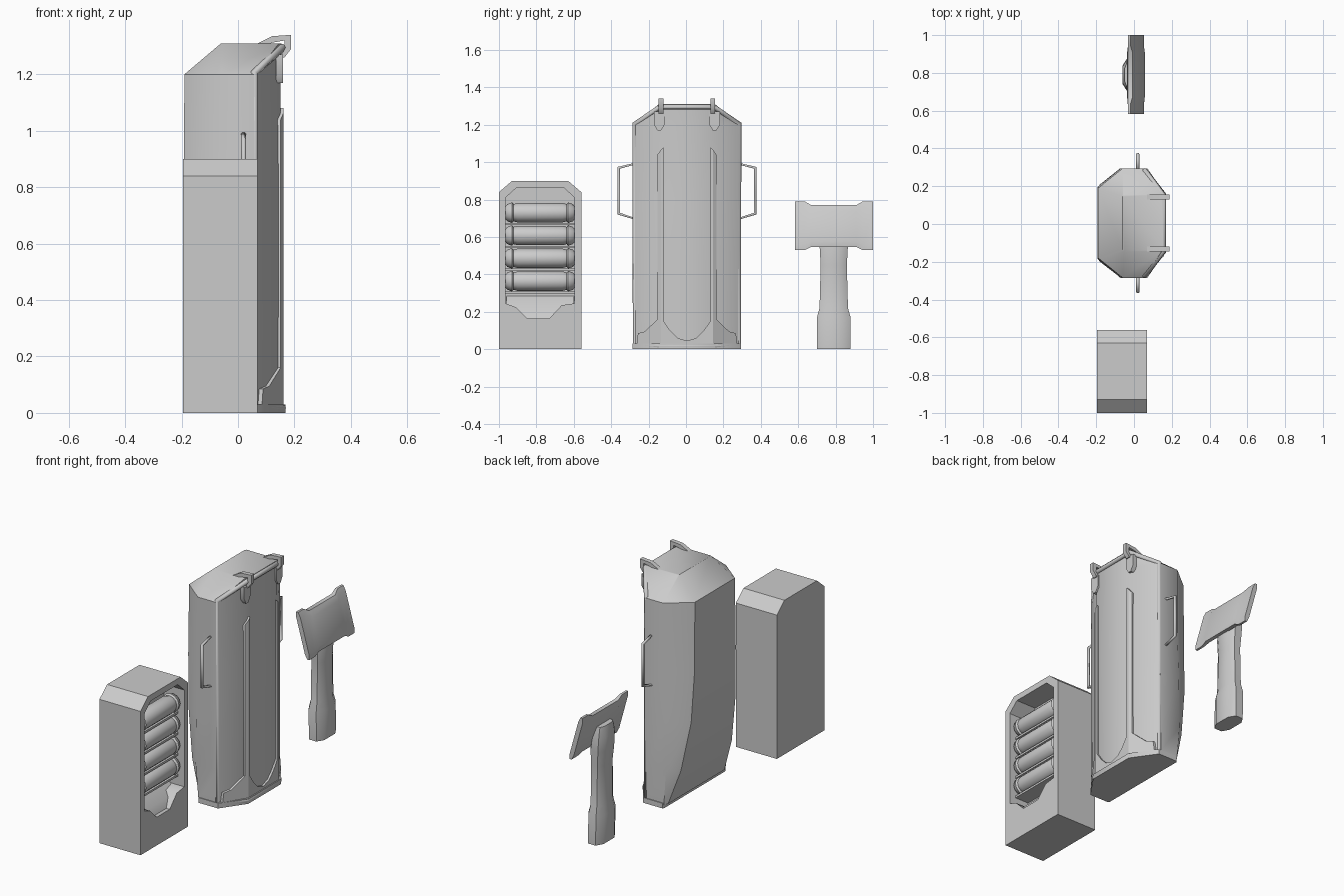
import bpy, bmesh
from math import sin, cos, pi, radians
from mathutils import Vector

if "Cube" in bpy.data.objects:
    bpy.data.objects.remove(bpy.data.objects["Cube"])


def loft(name, rings, angle=40):
    """Skin a list of equal-length point rings and cap both ends."""
    bm = bmesh.new()
    vs = [[bm.verts.new(p) for p in r] for r in rings]
    n = len(rings[0])
    for a, b in zip(vs, vs[1:]):
        for i in range(n):
            j = (i + 1) % n
            bm.faces.new((a[i], a[j], b[j], b[i]))
    bm.faces.new(vs[0][::-1])
    bm.faces.new(vs[-1])
    bmesh.ops.recalc_face_normals(bm, faces=bm.faces)
    me = bpy.data.meshes.new(name)
    bm.to_mesh(me)
    bm.free()
    for p in me.polygons:
        p.use_smooth = True
    me.set_sharp_from_angle(angle=radians(angle))
    ob = bpy.data.objects.new(name, me)
    bpy.context.collection.objects.link(ob)
    return ob


def prism_x(name, yz, x0, x1):
    return loft(name, [[(x, y, z) for y, z in yz] for x in (x0, x1)])


def tube(name, pts, r, closed=True):
    cu = bpy.data.curves.new(name, 'CURVE')
    cu.dimensions = '3D'
    cu.bevel_depth = r
    cu.bevel_resolution = 1
    cu.use_fill_caps = True
    sp = cu.splines.new('POLY')
    sp.points.add(len(pts) - 1)
    for p, co in zip(sp.points, pts):
        p.co = (*co, 1)
    sp.use_cyclic_u = closed
    ob = bpy.data.objects.new(name, cu)
    bpy.context.collection.objects.link(ob)
    return ob


C = 0.005  # centre line of the pod


# --- Pod: convex body tapering to the foot, chamfered at the crown
def pod_ring(z, front, fy, side, sy, mid, back, by):
    half = [(front, fy), (side, sy), (mid, sy), (back, by)]
    return [(x, C + y, z) for x, y in half] + [(x, C - y, z) for x, y in half[::-1]]


loft("pod_body", [
    pod_ring(0.02, .15, .145, .06, .285, -.06, -.07, .26),
    pod_ring(0.22, .15, .145, .06, .288, -.075, -.135, .235),
    pod_ring(0.50, .152, .145, .06, .29, -.07, -.18, .205),
    pod_ring(0.80, .152, .145, .06, .29, -.06, -.192, .19),
    pod_ring(1.20, .15, .14, .06, .29, -.06, -.19, .185),
    pod_ring(1.31, .155, .14, .145, .15, -.055, -.06, .14)])
loft("pod_base_plate", [pod_ring(z, .168, .15, .07, .29, -.055, -.06, .28)
                        for z in (0, .03)])

# Raised rim around the front panel
half = [(.157, .15, .018), (.057, .278, .018), (.057, .278, 1.205), (.157, .145, 1.295)]
tube("pod_rim", [(x, C + y, z) for x, y, z in half]
     + [(x, C - y, z) for x, y, z in half[::-1]], .014)


# Rails with flared feet, folded over the crease of the panel
def panel_x(y):
    return .15 if y <= .14 else .15 - .6 * (y - .14)


outer = [(.14, .03), (.268, .03), (.262, .085), (.225, .095), (.158, .16), (.158, 1.04), (.14, 1.065)]
inner = [(.14, .03), (.14, 1.065), (.125, 1.08), (.125, .15), (.09, .10), (.05, .06), (0, .045), (0, .03)]
for s, side in ((1, "right"), (-1, "left")):
    for part, poly in (("outer", outer), ("inner", inner)):
        loft(f"rail_{part}_{side}", [[(panel_x(y) + d, C + s * y, z) for y, z in poly]
                                     for d in (-.01, .012)])

    # Side carrying handle
    a, b = C + s * .285, C + s * .365
    tube(f"handle_{side}", [(.02, a, .70), (.02, b, .725), (.02, b, .97), (.02, a, .99)], .009)
    # Hook over the crown with hanging tab
    y = C + s * .138
    arm = [(.06, 1.305), (.12, 1.335), (.188, 1.34), (.188, 1.29), (.165, 1.26),
           (.15, 1.26), (.165, 1.295), (.165, 1.32), (.12, 1.312), (.09, 1.295)]
    loft(f"hook_{side}", [[(x, y + d, z) for x, z in arm] for d in (-.013, .013)])
    yt = C + s * .148
    prism_x(f"hook_tab_{side}", [(yt - .028, 1.27), (yt + .028, 1.27), (yt + .028, 1.20),
                                 (yt + .01, 1.17), (yt - .01, 1.17), (yt - .028, 1.20)], .135, .16)

# --- Storage case: chamfered block with a cut recess
M = -.78
case = prism_x("case", [(M - .22, 0), (M + .22, 0), (M + .22, .84), (M + .15, .9),
                        (M - .15, .9), (M - .22, .84)], -.195, .07)
cut = prism_x("case_cutter", [(M - .185, .245), (M - .13, .225), (M - .07, .165), (M + .05, .165),
                              (M + .115, .235), (M + .185, .245), (M + .185, .81), (M + .125, .865),
                              (M - .125, .865), (M - .185, .81)], -.06, .2)
cut.hide_render = True
mod = case.modifiers.new("recess", 'BOOLEAN')
mod.operation = 'DIFFERENCE'
mod.solver = 'EXACT'
mod.object = cut
dg = bpy.context.evaluated_depsgraph_get()
case_mesh = bpy.data.meshes.new_from_object(case.evaluated_get(dg))
case.modifiers.clear()
case.data = case_mesh
bpy.data.objects.remove(cut)

# Sloped filler at the bottom of the recess
loft("case_ramp", [[(-.065, y, .16), (.05, y, .16), (.03, y, .21), (-.065, y, .29)]
                   for y in (M - .18, M + .18)])

# Stack of canisters and the shelves between them
stations = [(-.185, .034), (-.175, .046), (-.15, .055), (-.142, .046), (-.12, .052)]
stations += [(-y, r) for y, r in stations[::-1]]
for i in range(4):
    z = .73 - i * .122
    loft(f"canister_{i}", [[(.005 + r * cos(k * pi / 6), M + y, z + r * sin(k * pi / 6))
                            for k in range(12)] for y, r in stations])
    loft(f"canister_shelf_{i}", [[(-.065, y, z - .067), (.03, y, z - .067),
                                  (.03, y, z - .055), (-.065, y, z - .055)]
                                 for y in (M - .187, M + .187)])

# --- Hand tool: eight-sided grip, tilted flared head
G = .79


def grip_ring(z, hy, x0, x1):
    cx, hx = (x0 + x1) / 2, (x1 - x0) / 2
    q = [(1, .55), (.5, 1), (-.5, 1), (-1, .55), (-1, -.55), (-.5, -1), (.5, -1), (1, -.55)]
    return [(cx + a * hx, G + b * hy, z) for a, b in q]


loft("tool_grip", [grip_ring(0, .09, -.055, .04), grip_ring(.17, .09, -.06, .04),
                   grip_ring(.22, .076, -.05, .03), grip_ring(.45, .07, -.05, .03),
                   grip_ring(.54, .075, -.06, .035), grip_ring(.62, .075, -.062, .02),
                   grip_ring(.68, .06, -.05, -.005)])


def head_ring(y, top, bot, t):
    def cx(z):
        return -.026 + (.79 - z) / .26 * .072
    u, v = top - .03, bot + .03
    return [(cx(top) - t * .5, y, top), (cx(u) - t, y, u), (cx(v) - t, y, v), (cx(bot) - t * .5, y, bot),
            (cx(bot) + t * .5, y, bot), (cx(v) + t, y, v), (cx(u) + t, y, u), (cx(top) + t * .5, y, top)]


edge, waist = (.79, .53, .014), (.77, .547, .024)
loft("tool_head", [head_ring(y, *p) for y, p in
                   ((.582, edge), (.635, edge), (.67, waist), (.91, waist), (.945, edge), (1.0, edge))])
